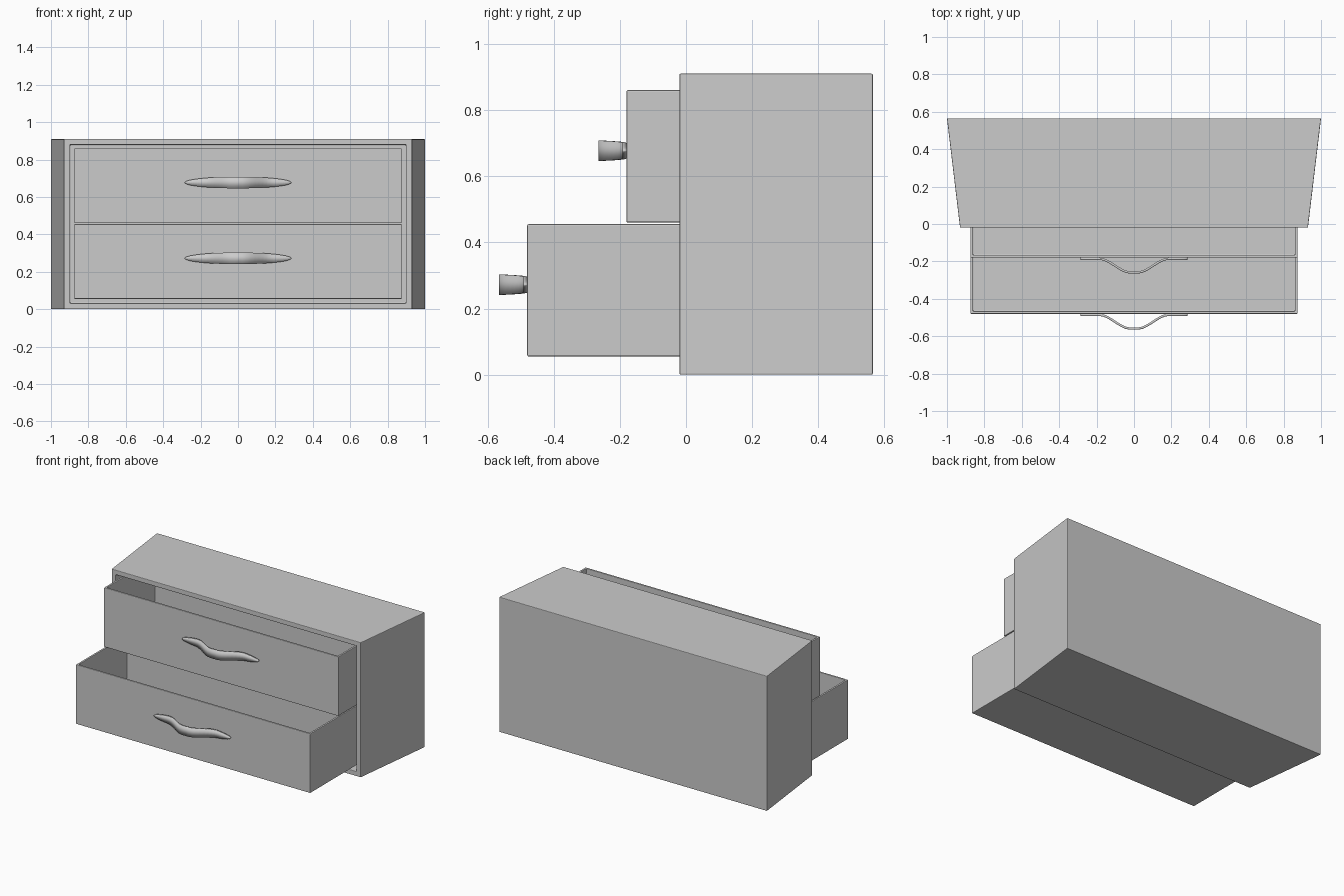
import bpy, bmesh, math
from mathutils import Vector

if "Cube" in bpy.data.objects:
    bpy.data.objects.remove(bpy.data.objects["Cube"])


def add_object(name, bm):
    mesh = bpy.data.meshes.new(name)
    bm.to_mesh(mesh)
    bm.free()
    ob = bpy.data.objects.new(name, mesh)
    bpy.context.collection.objects.link(ob)
    return ob


def hollow_box(name, half_front, half_back, y0, y1, z0, z1, open_dir, wall, depth):
    """Box with one open side: that face is inset, then pushed inwards."""
    bm = bmesh.new()
    bmesh.ops.create_cube(bm, size=2)
    for v in bm.verts:
        back, top = v.co.y > 0, v.co.z > 0
        v.co = (v.co.x * (half_back if back else half_front),
                y1 if back else y0, z1 if top else z0)
    bm.normal_update()
    d = Vector(open_dir)
    face = max(bm.faces, key=lambda f: f.normal.dot(d))
    bmesh.ops.inset_region(bm, faces=[face], thickness=wall)
    inner = bmesh.ops.extrude_discrete_faces(bm, faces=[face])["faces"][0]
    bmesh.ops.translate(bm, vec=-d * depth, verts=inner.verts[:])
    ob = add_object(name, bm)
    bevel = ob.modifiers.new("edge_bevel", 'BEVEL')
    bevel.width = 0.004
    bevel.segments = 2
    return ob


def handle(name, y, z, half=0.285, height=0.031, bulge=0.073, n=40):
    """Bowed strip with an elliptical front outline."""
    bm = bmesh.new()
    prev = None
    for i in range(n + 1):
        x = half * math.sin(math.pi * (i / n - 0.5))
        h = max(height * math.sqrt(max(0, 1 - (x / half) ** 2)), 0.001)
        t = min(1, max(0, (0.185 - abs(x)) / 0.165))
        yy = y - bulge * t * t * (3 - 2 * t)
        pair = [bm.verts.new((x, yy, z - h)), bm.verts.new((x, yy, z + h))]
        if prev:
            bm.faces.new((prev[0], pair[0], pair[1], prev[1]))
        prev = pair
    ob = add_object(name, bm)
    solid = ob.modifiers.new("thickness", 'SOLIDIFY')
    solid.thickness = 0.012
    solid.offset = 0
    bpy.ops.object.select_all(action='DESELECT')
    ob.select_set(True)
    bpy.context.view_layer.objects.active = ob
    bpy.ops.object.shade_smooth_by_angle(angle=math.radians(35))
    return ob


# Cabinet shell, wider at the back, open at the front
hollow_box("cabinet", 0.93, 1.0, -0.02, 0.565, 0.0, 0.91, (0, -1, 0), 0.045, 0.56)

# Two pulled-out drawers with their handles
for label, y, z in (("lower", -0.48, 0.055), ("upper", -0.18, 0.46)):
    hollow_box(label + "_drawer", 0.875, 0.875, y, y + 0.54, z, z + 0.4,
               (0, 0, 1), 0.02, 0.38)
    handle(label + "_handle", y - 0.006, z + 0.217)
